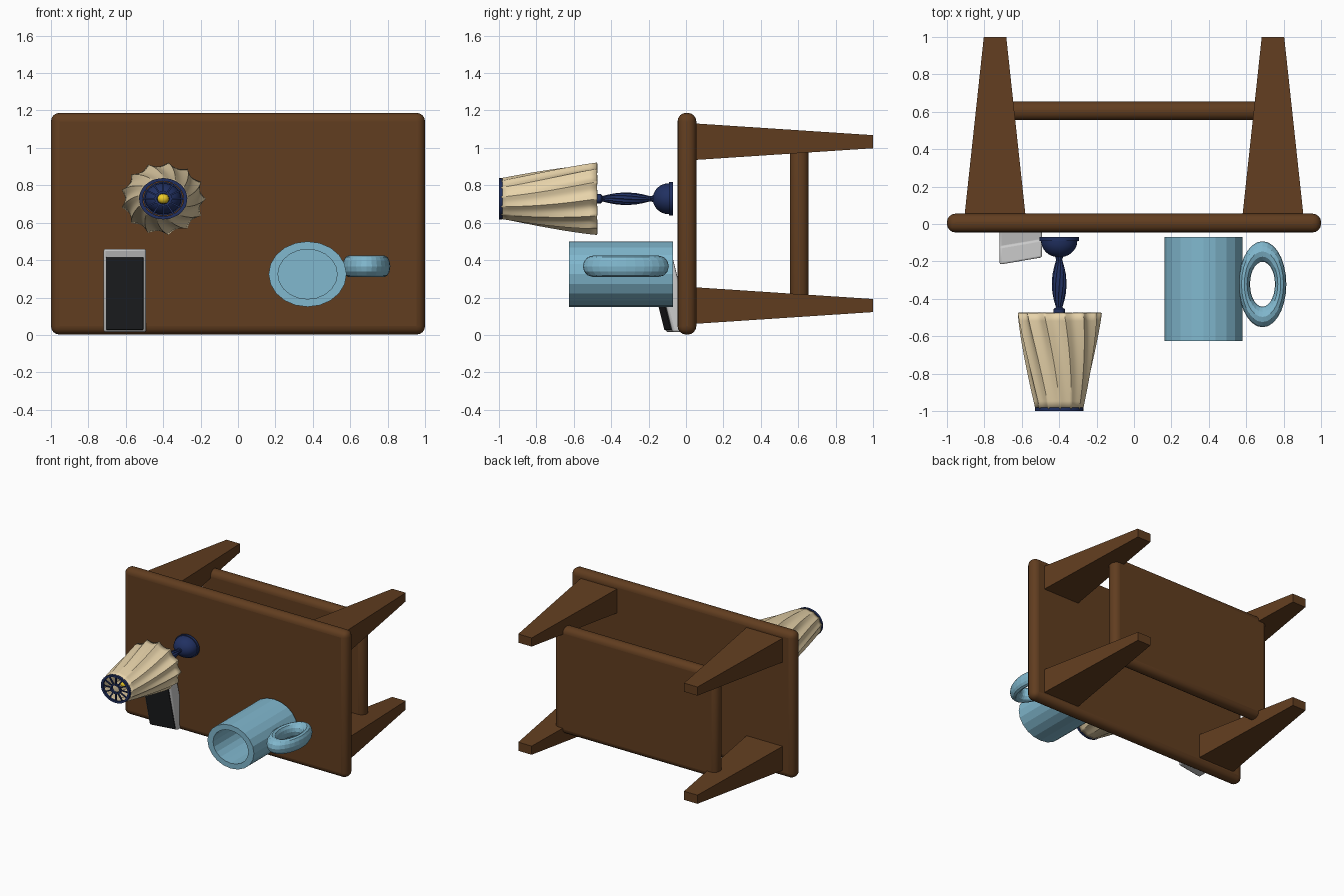
import bpy, bmesh, math
from mathutils import Vector

if "Cube" in bpy.data.objects:
    bpy.data.objects.remove(bpy.data.objects["Cube"])


def material(name, rgb):
    m = bpy.data.materials.new(name)
    m.diffuse_color = (*rgb, 1)
    m.use_nodes = True
    m.node_tree.nodes["Principled BSDF"].inputs["Base Color"].default_value = m.diffuse_color
    return m


WOOD = material("wood", (0.12, 0.047, 0.014))
NAVY = material("navy", (0.015, 0.03, 0.12))
CREAM = material("cream", (0.8, 0.65, 0.4))
BLUE = material("light_blue", (0.22, 0.48, 0.62))
YELLOW = material("yellow", (0.85, 0.6, 0.02))
DARK = material("dark_glass", (0.015, 0.016, 0.018))


def finish(name, bm, mat=None, smooth=None, bevel=0, segs=4):
    bmesh.ops.remove_doubles(bm, verts=bm.verts, dist=1e-5)
    bmesh.ops.recalc_face_normals(bm, faces=bm.faces)
    me = bpy.data.meshes.new(name)
    bm.to_mesh(me)
    bm.free()
    ob = bpy.data.objects.new(name, me)
    bpy.context.collection.objects.link(ob)
    if mat:
        me.materials.append(mat)
    if bevel:
        b = ob.modifiers.new("bevel", 'BEVEL')
        b.width, b.segments = bevel, segs
    if smooth:
        bpy.ops.object.select_all(action='DESELECT')
        ob.select_set(True)
        bpy.context.view_layer.objects.active = ob
        bpy.ops.object.shade_smooth_by_angle(angle=math.radians(smooth))
    return ob


def box(size, centre, warp=None):
    bm = bmesh.new()
    bmesh.ops.create_cube(bm, size=1)
    for v in bm.verts:
        p = Vector([v.co[i] * size[i] for i in range(3)])
        v.co = (warp(p) if warp else p) + Vector(centre)
    return bm


def lathe(profile, centre, sx, n, shape=None, loop=False):
    """Turn (radius, y) points about the y axis, stretched by sx in x.
    shape(angle, t) gives a radius factor and twist along the profile."""
    bm = bmesh.new()
    rows = []
    for j, (r, y) in enumerate(profile):
        t = j / (len(profile) - 1)
        row = []
        for i in range(n):
            a = 2 * math.pi * i / n
            k, tw = shape(a, t) if shape else (1, 0)
            row.append(bm.verts.new((centre[0] + sx * r * k * math.cos(a + tw), y,
                                     centre[1] + r * k * math.sin(a + tw))))
        rows.append(row)
    if loop:
        rows.append(rows[0])
    for a, b in zip(rows, rows[1:]):
        for i in range(n):
            q = (i + 1) % n
            bm.faces.new((a[i], a[q], b[q], b[i]))
    return bm


# Table lying on its side: top, shelf and four tapered legs
finish("table_top", box((2, 0.1, 1.185), (0, 0.005, 0.5945)), WOOD, 40, 0.045)
finish("table_shelf", box((1.46, 0.1, 0.865), (0, 0.605, 0.595)), WOOD, 40, 0.045)
for sx, side in ((-1, "left"), (1, "right")):
    for sz, level in ((-1, "lower"), (1, "upper")):
        def taper(p):
            far = p.y > 0
            return Vector((p.x * (0.12 / 0.325 if far else 1), p.y,
                           p.z * (0.07 / 0.195 if far else 1)))
        finish(f"{level}_{side}_leg",
               box((0.325, 0.95, 0.195), (sx * 0.743, 0.525, 0.595 + sz * 0.438), taper), WOOD)

# Lamp: foot, fluted stem, bulb
LC, LS = (-0.40, 0.728), 1.17
foot = [(0, -0.07), (0.09, -0.07), (0.09, -0.09), (0.083, -0.09)]
foot += [(0.083 * math.cos(a), -0.09 - 0.088 * math.sin(a))
         for a in [math.pi / 16 * i for i in range(1, 9)]]
finish("lamp_foot", lathe(foot, LC, LS, 32), NAVY, 40)
stem = [(0, -0.16), (0.02, -0.17), (0.014, -0.19), (0.024, -0.23), (0.031, -0.27), (0.034, -0.32),
        (0.031, -0.37), (0.024, -0.41), (0.014, -0.45)]
finish("lamp_stem", lathe(stem, LC, LS, 48,
       lambda a, t: (1 - 0.15 * abs(math.sin(6 * a)), 0.8 * t)), NAVY, 50)
neck = [(0, -0.44), (0.014, -0.445), (0.026, -0.455), (0.026, -0.475), (0.012, -0.485),
        (0.012, -0.87), (0, -0.87)]
finish("lamp_neck", lathe(neck, LC, LS, 20), NAVY, 40)
bulb = [(0.027 * math.sin(math.pi * i / 10), -0.885 + 0.027 * math.cos(math.pi * i / 10))
        for i in range(11)]
finish("lamp_bulb", lathe(bulb, LC, LS, 20), YELLOW, 60)

# Twisted pleated shade
rows = 12
shade = [(0.195 - 0.085 * (i / rows) ** 1.15, -0.475 - 0.515 * i / rows) for i in range(rows + 1)]
ob = finish("lamp_shade", lathe(shade, LC, LS, 13 * 8,
            lambda a, t: (1 - (0.11 - 0.06 * t) * abs(math.sin(6.5 * a)), -0.4 * t)), CREAM, 40)
s = ob.modifiers.new("thickness", 'SOLIDIFY')
s.thickness, s.offset = 0.006, -1

# Spoked wheel closing the shade
for name, r0, r1 in (("shade_ring", 0.094, 0.11), ("shade_hub", 0.028, 0.04)):
    finish(name, lathe([(r0, -0.982), (r1, -0.982), (r1, -1), (r0, -1)], LC, LS, 40, loop=True),
           NAVY, 40)
for i in range(12):
    a = 2 * math.pi * i / 12
    c, sn = math.cos(a), math.sin(a)
    finish("shade_spoke", box((0.064, 0.01, 0.008), (LC[0], -0.991, LC[1]),
           lambda p: Vector((LS * ((p.x + 0.067) * c - p.z * sn), p.y,
                             (p.x + 0.067) * sn + p.z * c))), NAVY)

# Mug: faceted hollow body and ring handle
mug = [(0, -0.07), (0.175, -0.07), (0.175, -0.625), (0.133, -0.625), (0.133, -0.11), (0, -0.11)]
finish("mug_body", lathe(mug, (0.372, 0.325), 1.19, 20), BLUE)
bm = bmesh.new()
N, M = 28, 12
ring = [[bm.verts.new((0.687 + 0.555 * (0.175 + 0.055 * math.cos(b)) * math.cos(a),
                       -0.322 + (0.175 + 0.055 * math.cos(b)) * math.sin(a),
                       0.367 + 0.057 * math.sin(b)))
         for b in [2 * math.pi * j / M for j in range(M)]]
        for a in [2 * math.pi * i / N for i in range(N)]]
for i in range(N):
    for j in range(M):
        p, q, k = ring[i], ring[(i + 1) % N], (j + 1) % M
        bm.faces.new((p[j], q[j], q[k], p[k]))
finish("mug_handle", bm, BLUE)


# Phone leaning out from the table top
def lean(p):
    return Vector((p.x, p.y - 0.25 * p.z + 0.17 * p.x, p.z))


finish("phone_body", box((0.228, 0.1, 0.445), (-0.605, -0.095, 0.2375), lean), None, 40, 0.012, 3)
finish("phone_screen", box((0.2, 0.012, 0.39), (-0.606, -0.1425, 0.222), lean), DARK, None, 0.004, 2)
